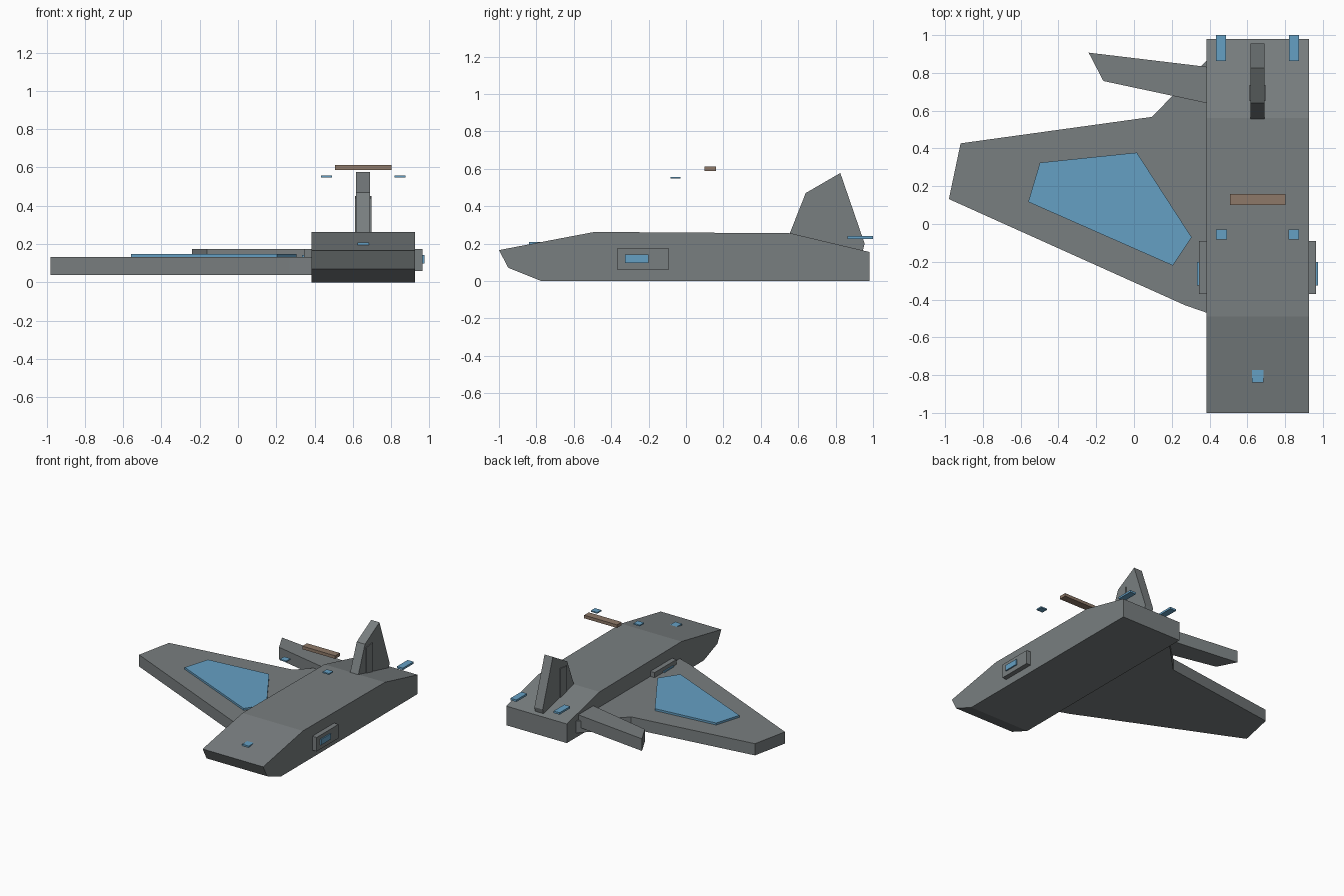
import bpy, bmesh

if "Cube" in bpy.data.objects:
    bpy.data.objects.remove(bpy.data.objects["Cube"])


def material(name, rgb):
    m = bpy.data.materials.new(name)
    m.diffuse_color = (*rgb, 1)
    m.use_nodes = True
    m.node_tree.nodes["Principled BSDF"].inputs["Base Color"].default_value = m.diffuse_color
    return m


GREY = material("hull grey", (0.19, 0.21, 0.215))
BLUE = material("light blue", (0.13, 0.35, 0.55))
BROWN = material("bar brown", (0.27, 0.19, 0.14))


def extrude(name, outline, axis, lo, hi, mat):
    """Prism: a flat outline swept along x (outline is y,z) or z (outline is x,y)."""
    def place(p, d):
        return (d, p[0], p[1]) if axis == 'x' else (p[0], p[1], d)
    bm = bmesh.new()
    a = [bm.verts.new(place(p, lo)) for p in outline]
    b = [bm.verts.new(place(p, hi)) for p in outline]
    bm.faces.new(a)
    bm.faces.new(b)
    for i in range(len(a)):
        j = (i + 1) % len(a)
        bm.faces.new((a[i], a[j], b[j], b[i]))
    bmesh.ops.recalc_face_normals(bm, faces=bm.faces)
    me = bpy.data.meshes.new(name)
    bm.to_mesh(me)
    bm.free()
    me.materials.append(mat)
    ob = bpy.data.objects.new(name, me)
    bpy.context.collection.objects.link(ob)
    return ob


def box(name, x, y, z, mat):
    outline = [(x[0], y[0]), (x[1], y[0]), (x[1], y[1]), (x[0], y[1])]
    return extrude(name, outline, 'z', z[0], z[1], mat)


# Fuselage wedge
extrude("fuselage", [(-1, 0.165), (-0.95, 0.07), (-0.775, 0), (0.98, 0), (0.98, 0.155),
                     (0.56, 0.255), (-0.49, 0.262)], 'x', 0.383, 0.926, GREY)

# Wing, its raised panel and the tailplane, on one side only
extrude("wing", [(-0.98, 0.132), (-0.918, 0.427), (0.095, 0.567), (0.385, 0.865),
                 (0.45, 0.865), (0.45, -0.49), (0.385, -0.47), (0.27, -0.43)],
        'z', 0.037, 0.132, GREY)
extrude("wing_panel", [(-0.56, 0.117), (-0.498, 0.325), (0.015, 0.378), (0.305, -0.07),
                       (0.205, -0.22)], 'z', 0.125, 0.148, BLUE)
extrude("tailplane", [(-0.24, 0.907), (-0.162, 0.757), (0.385, 0.64), (0.45, 0.63),
                      (0.45, 0.825), (0.385, 0.832)], 'z', 0.075, 0.173, GREY)

# Tail fin with a slightly wider stiffener
extrude("tail_fin", [(0.555, 0.255), (0.64, 0.47), (0.825, 0.577), (0.955, 0.2), (0.945, 0.16)],
        'x', 0.617, 0.691, GREY)
extrude("fin_stiffener", [(0.65, 0.22), (0.65, 0.44), (0.735, 0.45), (0.735, 0.2)],
        'x', 0.611, 0.697, GREY)

# Side intakes with windows
for side, name in ((-1, "left"), (1, "right")):
    def span(a, b):
        return sorted((0.6545 + side * a, 0.6545 + side * b))
    box(name + "_intake", span(0.25, 0.31), (-0.37, -0.09), (0.06, 0.173), GREY)
    box(name + "_intake_window", span(0.30, 0.32), (-0.325, -0.2), (0.097, 0.142), BLUE)
    # Small lamps, floating ahead and at the rear
    box(name + "_front_lamp", span(0.163, 0.22), (-0.083, -0.03), (0.547, 0.557), BLUE)
    box(name + "_rear_lamp", span(0.167, 0.22), (0.863, 1.0), (0.224, 0.24), BLUE)

# Nose light and cross bar
box("nose_light", (0.625, 0.685), (-0.84, -0.765), (0.191, 0.208), BLUE)
box("cross_bar", (0.507, 0.802), (0.1, 0.16), (0.587, 0.612), BROWN)
